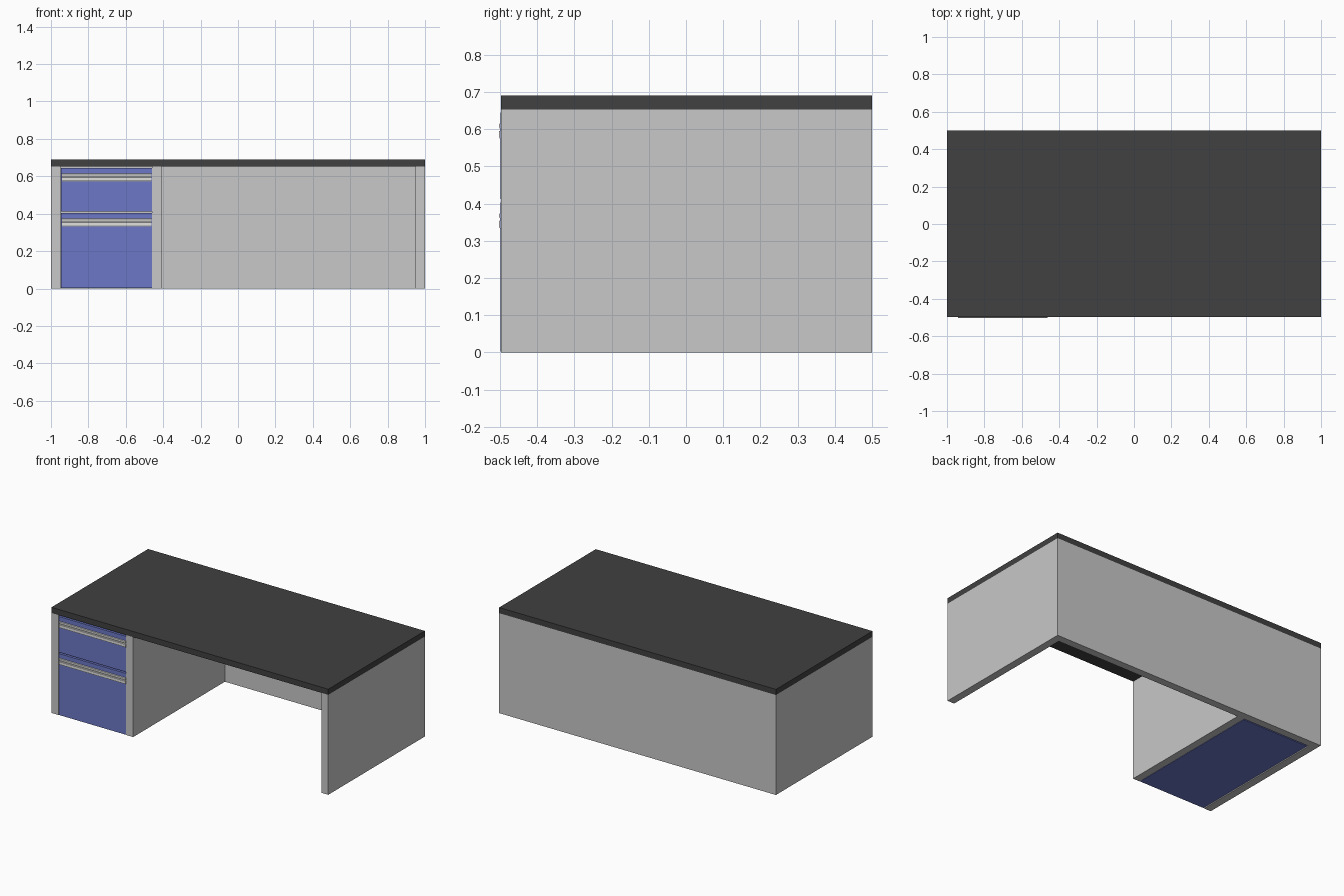
import bpy, bmesh

if "Cube" in bpy.data.objects:
    bpy.data.objects.remove(bpy.data.objects["Cube"])


def material(name, r, g, b):
    m = bpy.data.materials.new(name)
    m.diffuse_color = (r, g, b, 1)
    m.use_nodes = True
    m.node_tree.nodes["Principled BSDF"].inputs["Base Color"].default_value = m.diffuse_color
    return m


GREY = material("panel grey", 0.58, 0.58, 0.58)
DARK = material("dark top", 0.052, 0.052, 0.052)
BLUE = material("drawer blue", 0.15, 0.19, 0.58)
LIGHT = material("handle light grey", 0.75, 0.75, 0.74)


def finish(name, bm, mat):
    bmesh.ops.recalc_face_normals(bm, faces=bm.faces)
    me = bpy.data.meshes.new(name)
    bm.to_mesh(me)
    bm.free()
    me.materials.append(mat)
    ob = bpy.data.objects.new(name, me)
    bpy.context.collection.objects.link(ob)
    return ob


def box(name, x, y, z, mat):
    """Box from (min, max) pairs."""
    bm = bmesh.new()
    bmesh.ops.create_cube(bm, size=1)
    for v in bm.verts:
        v.co = [r[0] if c < 0 else r[1] for c, r in zip(v.co, (x, y, z))]
    return finish(name, bm, mat)


def extrude_x(name, profile, x, mat):
    """Extrude a (y, z) outline along x."""
    bm = bmesh.new()
    f = bm.faces.new([bm.verts.new((x[0], y, z)) for y, z in profile])
    ext = bmesh.ops.extrude_face_region(bm, geom=[f])
    for v in ext["geom"]:
        if isinstance(v, bmesh.types.BMVert):
            v.co.x = x[1]
    return finish(name, bm, mat)


FRONT, BACK, TOP = -0.497, 0.5, 0.653

# Worktop and carcass panels
box("worktop", (-1, 1), (FRONT, BACK), (TOP, 0.69), DARK)
box("back_panel", (-0.95, 0.95), (0.45, BACK), (0, TOP), GREY)
for name, x0, y1 in (("left_panel", -1, BACK), ("right_panel", 0.95, BACK),
                     ("partition", -0.46, 0.45)):
    box(name, (x0, x0 + 0.05), (FRONT, y1), (0, TOP), GREY)

# Drawers: box set behind a front, with a grooved pull strip across it
for name, z0, z1, hz in (("lower", 0.002, 0.403, 0.332),
                         ("upper", 0.412, 0.645, 0.573)):
    box(name + "_drawer_box", (-0.945, -0.465), (-0.48, 0.44),
        (z0, z1 - 0.01), BLUE)
    box(name + "_drawer_front", (-0.946, -0.461), (-0.4985, -0.48),
        (z0, z1), BLUE)
    pull = [(-0.485, 0), (-0.499, 0), (-0.503, 0.006), (-0.503, 0.021),
            (-0.4988, 0.023), (-0.4988, 0.026), (-0.502, 0.032),
            (-0.502, 0.040), (-0.499, 0.043), (-0.485, 0.043)]
    extrude_x(name + "_drawer_pull", [(y, z + hz) for y, z in pull],
              (-0.942, -0.462), LIGHT)
